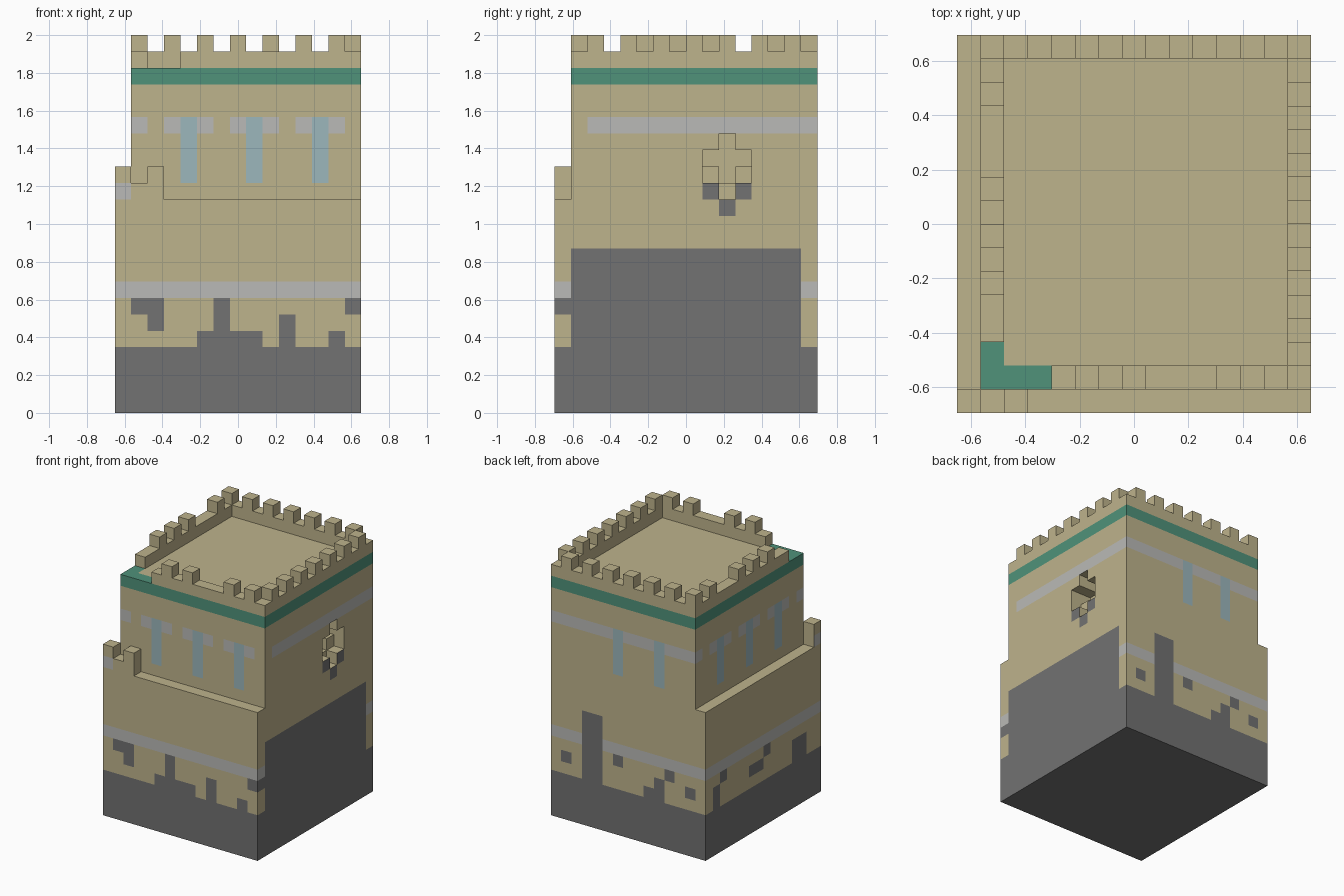
import bpy
import bmesh
from itertools import product

if "Cube" in bpy.data.objects:
    bpy.data.objects.remove(bpy.data.objects["Cube"], do_unlink=True)

NX, NY, NZ = 15, 16, 23          # size of the building in blocks
UNIT = 2 / NZ

# Materials
COLOURS = {
    "sandstone": (0.515, 0.451, 0.262),
    "dark_stone": (0.168, 0.168, 0.168),
    "pale_trim": (0.491, 0.491, 0.473),
    "window_blue": (0.332, 0.474, 0.503),
    "green_band": (0.080, 0.287, 0.195),
}
SAND, DARK, PALE, BLUE, GREEN = range(len(COLOURS))
materials = []
for name, rgb in COLOURS.items():
    mat = bpy.data.materials.new(name)
    mat.use_nodes = True
    mat.diffuse_color = (*rgb, 1)
    bsdf = mat.node_tree.nodes["Principled BSDF"]
    bsdf.inputs["Base Color"].default_value = (*rgb, 1)
    bsdf.inputs["Roughness"].default_value = 0.9
    materials.append(mat)


def box(x0, x1, y0, y1, z0, z1):
    """All block cells of a cuboid."""
    return set(product(range(x0, x1), range(y0, y1), range(z0, z1)))


# Tower with a stepped arrow slit in its +x wall
FLOOR, STEP = 21, 13
tower = box(1, NX, 1, NY, 0, FLOOR)
tower -= box(13, NX, 10, 11, 14, 17) | box(13, NX, 9, 12, 15, 16)
tower -= box(14, NX, 9, 12, 14, 15) | box(14, NX, 10, 11, 13, 14)

# Lower skirt walls in front and on the -x side, with a broken corner parapet
front_skirt = box(0, NX, 0, 1, 0, STEP)
side_skirt = box(0, 1, 1, NY, 0, STEP)
corner_parapet = box(0, 3, 0, 1, STEP, STEP + 1)
corner_parapet |= box(0, 1, 0, 1, STEP, STEP + 2) | box(2, 3, 0, 1, STEP, STEP + 2)

# Roof parapet, broken away at one corner
ring = box(1, NX, 1, NY, FLOOR, FLOOR + 1) - box(2, NX - 1, 2, NY - 1, FLOOR, FLOOR + 1)
parapet = ring - box(1, 4, 1, 2, FLOOR, FLOOR + 1) - box(1, 2, 1, 3, FLOOR, FLOOR + 1)

# Merlons
TOP = NZ - 1
merlons = {(x, 1, TOP) for x in (5, 7, 11, 13)}
merlons |= {(x, NY - 1, TOP) for x in range(1, 14, 2)}
merlons |= {(1, y, TOP) for y in (5, 7, 9, 13)}
merlons |= {(NX - 1, y, TOP) for y in range(2, 15, 2)}

parts = {
    "tower": tower,
    "front_skirt": front_skirt,
    "side_skirt": side_skirt,
    "corner_parapet": corner_parapet,
    "roof_parapet": parapet,
    "merlons": merlons,
}
solid = set().union(*parts.values())


def patch(u0, u1, z0, z1):
    """Cells of a painted rectangle on a wall."""
    return set(product(range(u0, u1), range(z0, z1)))


# Dark weathering on each wall
FRONT, BACK, LEFT, RIGHT = (1, -1), (1, 1), (0, -1), (0, 1)
weathering = {
    FRONT: patch(1, 3, 6, 7) | patch(2, 3, 5, 7) | patch(5, 9, 4, 5) | patch(6, 7, 4, 7)
    | patch(10, 11, 4, 6) | patch(13, 14, 4, 5) | patch(14, 15, 6, 7),
    BACK: patch(10, 12, 4, 10) | patch(4, 6, 4, 5)
    | {(13, 5), (8, 6), (3, 6), (4, 5), (1, 5)},
    LEFT: patch(2, 4, 4, 6) | patch(8, 10, 5, 6) | {(7, 6), (13, 6), (14, 4), (14, 5)},
    RIGHT: patch(1, 15, 4, 10) | {(0, 6), (9, 13), (11, 13), (10, 12)},
}


def paint(cell, axis, sign):
    """Colour of one exposed block face."""
    x, y, z = cell
    if axis == 2:
        if sign < 0:
            return DARK if z == 0 else SAND
        on_rim = x in (1, NX - 1) or y in (1, NY - 1)
        return GREEN if z == FLOOR - 1 and on_rim else SAND
    side = (axis, sign)
    u = x if axis == 1 else y
    if z < 4 or (u, z) in weathering[side]:
        return DARK
    if z == 7:
        return PALE
    if z == FLOOR - 1:
        return GREEN
    if cell == (0, 0, STEP) and sign < 0:
        return PALE
    if side != RIGHT and 14 <= z < 18 and u % 4 == 0:
        if u > 0 and not (side == BACK and u == 12):
            return BLUE
    if z == 17:
        if side == BACK or (side == RIGHT and u >= 2):
            return PALE
        if side in (FRONT, LEFT) and u % 4 != 2:
            return PALE
    return SAND


def build(name, cells):
    """Mesh the exposed faces of a part, merging flat areas of one colour."""
    bm = bmesh.new()
    for cell in sorted(cells):
        for axis, sign in product(range(3), (-1, 1)):
            neighbour = list(cell)
            neighbour[axis] += sign
            if tuple(neighbour) in solid:
                continue
            corners = [(0, 0), (1, 0), (1, 1), (0, 1)][::sign]
            verts = []
            for du, dv in corners:
                p = list(cell)
                p[axis] += sign > 0
                p[(axis + 1) % 3] += du
                p[(axis + 2) % 3] += dv
                verts.append(bm.verts.new(
                    ((p[0] - NX / 2) * UNIT, (p[1] - NY / 2) * UNIT, p[2] * UNIT)))
            bm.faces.new(verts).material_index = paint(cell, axis, sign)
    bmesh.ops.remove_doubles(bm, verts=bm.verts[:], dist=UNIT / 100)
    bmesh.ops.dissolve_limit(bm, angle_limit=0.01, verts=bm.verts[:],
                             edges=bm.edges[:], delimit={'MATERIAL'})
    bmesh.ops.triangulate(bm, faces=[f for f in bm.faces if len(f.verts) > 4])
    mesh = bpy.data.meshes.new(name)
    bm.to_mesh(mesh)
    bm.free()
    for mat in materials:
        mesh.materials.append(mat)
    bpy.context.collection.objects.link(bpy.data.objects.new(name, mesh))


for part_name, part_cells in parts.items():
    build(part_name, part_cells)
